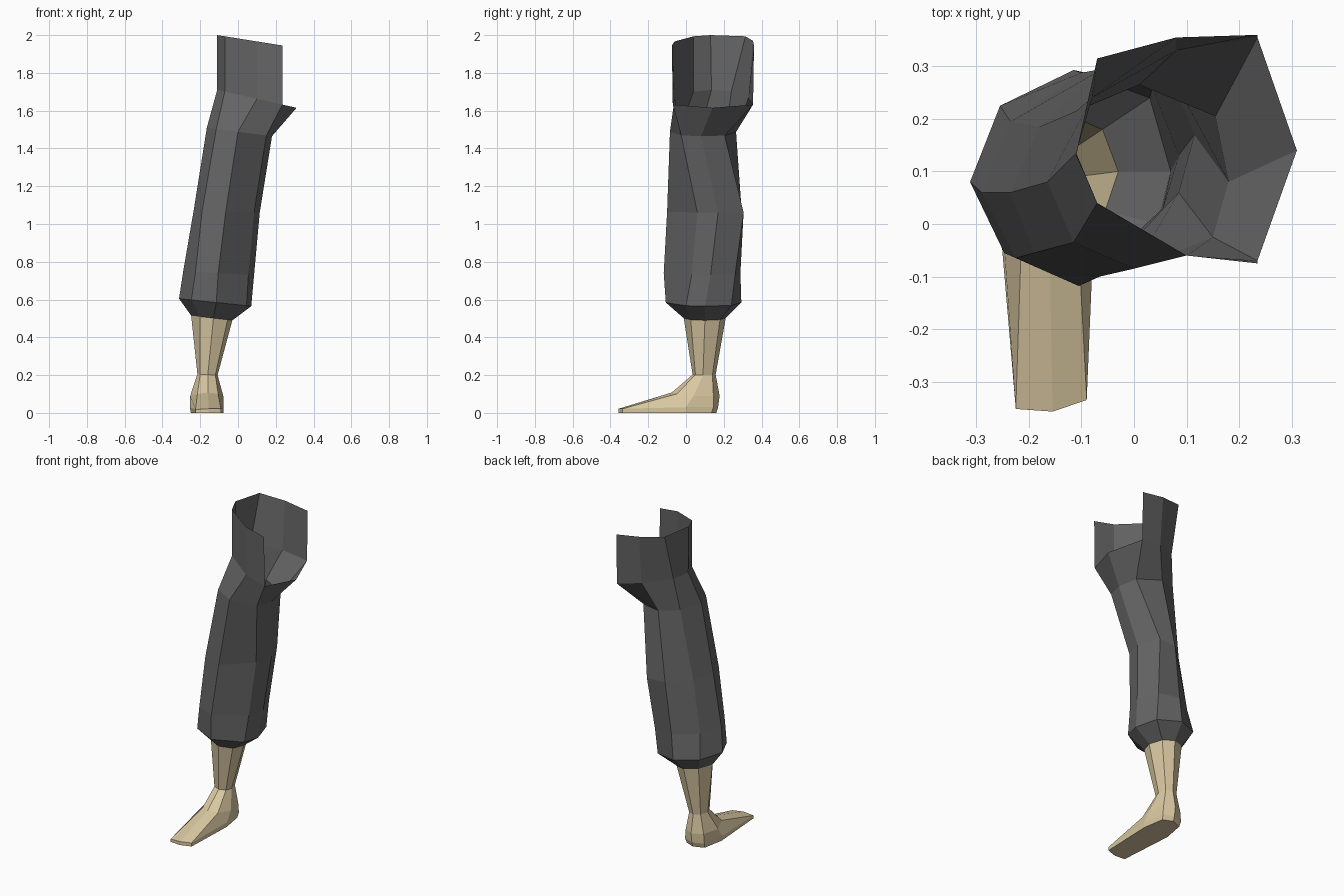
import bpy, bmesh


def material(name, rgb):
    m = bpy.data.materials.new(name)
    m.diffuse_color = (*rgb, 1)
    return m


def loft(name, rings, mat, cap_end=False, gaps=()):
    """Bridge 8-point rings; gaps lists (ring, side) faces left open."""
    bm = bmesh.new()
    vs = [[bm.verts.new(p) for p in r] for r in rings]
    for i in range(len(vs) - 1):
        for k in range(8):
            if (i, k) not in gaps:
                j = (k + 1) % 8
                bm.faces.new((vs[i][k], vs[i + 1][k], vs[i + 1][j], vs[i][j]))
    if cap_end:
        bm.faces.new(vs[-1][::-1])
    bmesh.ops.delete(bm, geom=[v for v in bm.verts if not v.link_faces], context='VERTS')
    me = bpy.data.meshes.new(name)
    bm.to_mesh(me)
    bm.free()
    me.materials.append(mat)
    ob = bpy.data.objects.new(name, me)
    bpy.context.collection.objects.link(ob)
    return ob


def ring(xy, z0, z1):
    """Ring whose height slopes from z0 at its left to z1 at its right."""
    lo, hi = min(p[0] for p in xy), max(p[0] for p in xy)
    return [(x, y, z0 + (z1 - z0) * (x - lo) / (hi - lo)) for x, y in xy]


cloth = material("dark grey cloth", (0.13, 0.13, 0.13))
skin = material("tan skin", (0.70, 0.58, 0.36))

# Ring order: left, front left, front, front right, right, back right, back, back left
waist = ring([(-.11, .13), (-.07, .04), (.10, -.06), (.235, -.075),
              (.235, .14), (.235, .36), (.08, .355), (-.07, .315)], 2.0, 1.945)
hip = ring([(-.11, .135), (-.07, .04), (.10, -.06), (.235, -.07),
            (.31, .14), (.235, .355), (.08, .33), (-.08, .24)], 1.71, 1.615)
thigh = ring([(-.165, .08), (-.115, -.035), (0, -.085), (.15, -.025),
              (.18, .08), (.155, .205), (.01, .265), (-.11, .215)], 1.51, 1.465)
knee = ring([(-.235, .06), (-.19, -.055), (-.065, -.10), (.085, .06),
             (.115, .17), (.06, .305), (-.06, .295), (-.18, .185)], 1.07, 1.06)
calf = ring([(-.29, .06), (-.225, -.065), (-.105, -.118), (.055, .03),
             (.085, .13), (.035, .26), (-.10, .288), (-.235, .195)], .75, .73)
hem = ring([(-.312, .08), (-.247, -.055), (-.115, -.107), (.045, 0),
            (.07, .10), (.03, .24), (-.115, .293), (-.255, .225)], .605, .565)
cuff = ring([(-.248, .09), (-.20, .015), (-.13, -.012), (-.055, .025),
             (-.03, .10), (-.06, .18), (-.13, .21), (-.21, .175)], .515, .49)

# Trouser leg, left open on the inner side above the crotch
loft("trouser_leg", [waist, hip, thigh, knee, calf, hem, cuff], cloth,
     gaps={(0, 3), (0, 4)})

# Bare shin and foot
ankle = ring([(-.215, .09), (-.20, .05), (-.16, .035), (-.12, .05),
              (-.108, .09), (-.12, .14), (-.16, .157), (-.20, .14)], .205, .2)
instep = [(-.253, .04, .09), (-.215, -.05, .10), (-.16, -.075, .108), (-.105, -.05, .10),
          (-.078, .04, .09), (-.10, .145, .09), (-.16, .178, .09), (-.225, .145, .09)]
toes = [(-.255, .0, .03), (-.225, -.352, .018), (-.155, -.357, .022), (-.09, -.335, .022),
        (-.076, .0, .03), (-.095, .145, .03), (-.16, .17, .03), (-.23, .145, .03)]
sole = [(-.25, .0, 0), (-.225, -.352, 0), (-.155, -.357, 0), (-.09, -.335, 0),
        (-.078, .0, 0), (-.10, .135, 0), (-.16, .16, 0), (-.225, .135, 0)]
loft("shin_and_foot", [cuff, ankle, instep, toes, sole], skin, cap_end=True)
